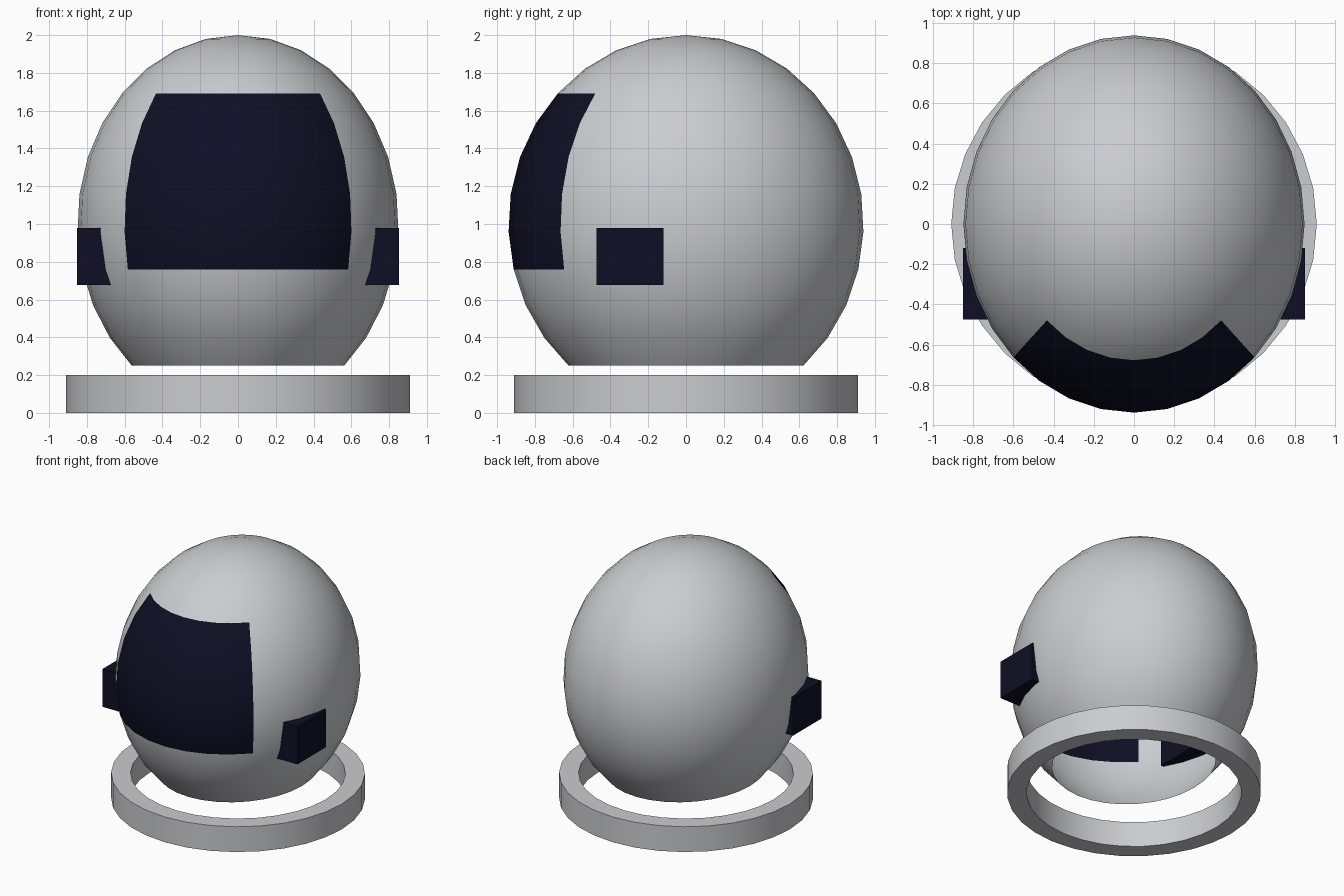
import bpy, bmesh, math

cube = bpy.data.objects.get("Cube")
if cube:
    bpy.data.objects.remove(cube)


def material(name, color):
    mat = bpy.data.materials.new(name)
    mat.use_nodes = True
    mat.diffuse_color = (*color, 1)
    mat.node_tree.nodes["Principled BSDF"].inputs["Base Color"].default_value = (*color, 1)
    return mat


shell_grey = material("pale grey", (0.6, 0.605, 0.63))
dark_navy = material("dark navy", (0.0045, 0.0045, 0.018))


def add_object(name, bm, mats, smooth=True):
    mesh = bpy.data.meshes.new(name)
    bm.to_mesh(mesh)
    bm.free()
    for mat in mats:
        mesh.materials.append(mat)
    obj = bpy.data.objects.new(name, mesh)
    bpy.context.collection.objects.link(obj)
    if smooth:
        bpy.ops.object.select_all(action="DESELECT")
        obj.select_set(True)
        bpy.context.view_layer.objects.active = obj
        bpy.ops.object.shade_smooth_by_angle(angle=math.radians(35))
    return obj


def lathe(profile, closed):
    """Turn a profile of (radius, height) points around z."""
    bm = bmesh.new()
    verts = [bm.verts.new((r, 0, z)) for r, z in profile]
    pairs = list(zip(verts, verts[1:]))
    if closed:
        pairs.append((verts[-1], verts[0]))
    edges = [bm.edges.new(p) for p in pairs]
    bmesh.ops.spin(bm, geom=verts + edges, cent=(0, 0, 0), axis=(0, 0, 1),
                   angle=math.tau, steps=32)
    bmesh.ops.remove_doubles(bm, verts=bm.verts, dist=1e-4)
    bmesh.ops.recalc_face_normals(bm, faces=bm.faces)
    return bm


# Helmet shell: thin open ellipsoid, cut off flat at the neck
RINGS = 12
step = math.radians(138.6) / RINGS
bm = lathe([(math.sin(i * step), 1 + math.cos(i * step)) for i in range(RINGS + 1)], False)
top = max(bm.faces, key=lambda f: f.calc_center_median().z)
if top.normal.z < 0:
    bmesh.ops.reverse_faces(bm, faces=bm.faces)

# Visor: front quarter of the shell, between two rings
visor_top, visor_bottom = (1 + math.cos(i * step) for i in (4, 9))
for face in bm.faces:
    c = face.calc_center_median()
    if visor_bottom < c.z < visor_top and -c.y > abs(c.x):
        face.material_index = 1
bmesh.ops.scale(bm, vec=(0.85, 0.94, 1), verts=bm.verts)
add_object("helmet_shell_with_visor", bm, [shell_grey, dark_navy])

# Neck ring, floating just below the shell
bm = lathe([(0.91, 0), (0.91, 0.2), (0.77, 0.2), (0.77, 0)], True)
add_object("neck_ring", bm, [shell_grey])

# Ear blocks on both sides
for side, label in ((1, "left"), (-1, "right")):
    bm = bmesh.new()
    bmesh.ops.create_cube(bm, size=1)
    bmesh.ops.scale(bm, vec=(0.2, 0.355, 0.3), verts=bm.verts)
    bmesh.ops.translate(bm, vec=(side * 0.752, -0.297, 0.828), verts=bm.verts)
    add_object(label + "_ear_block", bm, [dark_navy], smooth=False)
